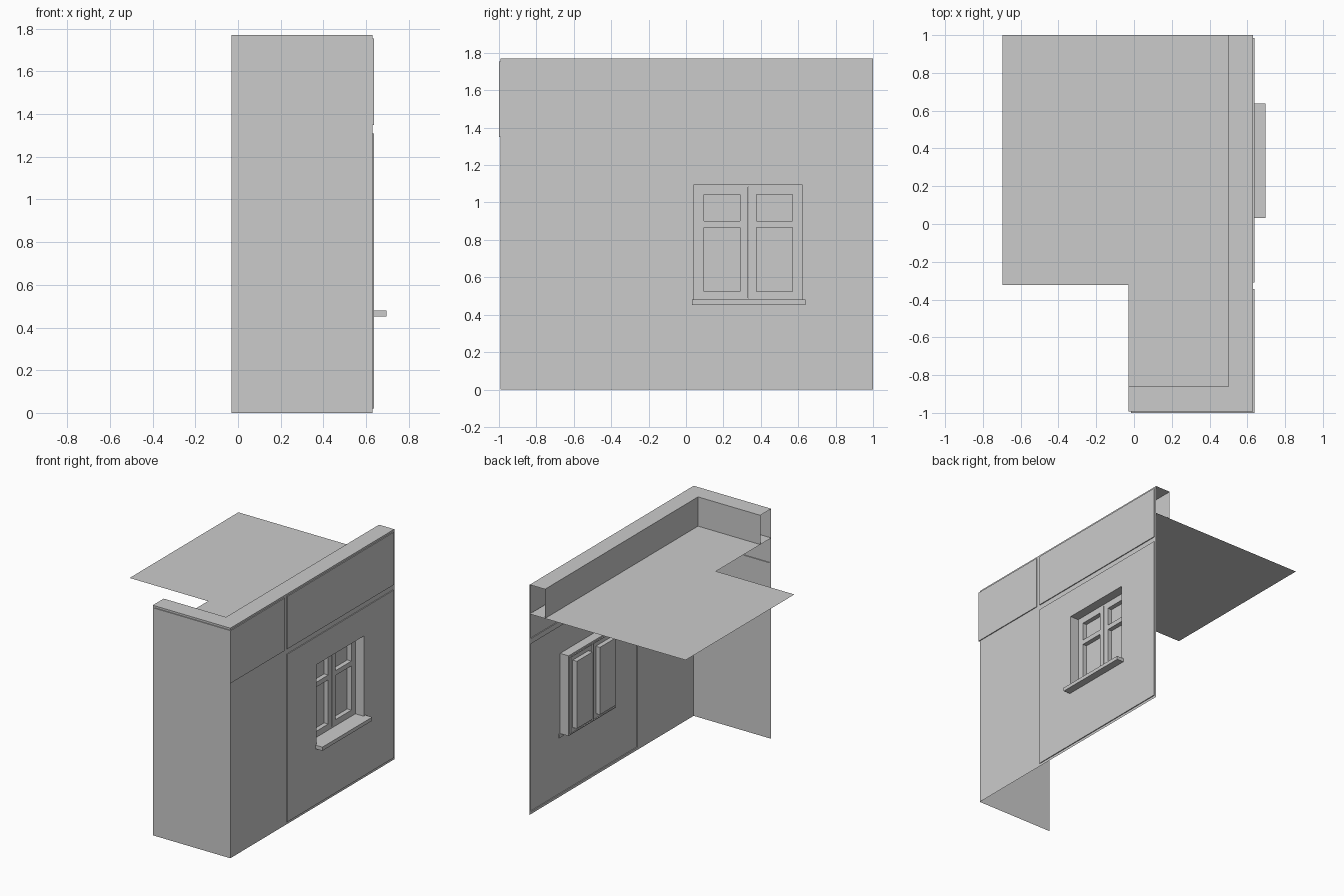
import bpy, bmesh

if "Cube" in bpy.data.objects:
    bpy.data.objects.remove(bpy.data.objects["Cube"])

XW, YF, Z_TOP, Z_ROOF = 0.63, -0.993, 1.77, 1.545   # side wall, front wall, heights
D = 0.007                                           # raised panel depth
X_END = -0.03                                       # free end of the front wall


def finish(bm, name):
    me = bpy.data.meshes.new(name)
    bm.to_mesh(me)
    bm.free()
    ob = bpy.data.objects.new(name, me)
    bpy.context.collection.objects.link(ob)
    return ob


def quad(bm, pts):
    return bm.faces.new([bm.verts.new(p) for p in pts])


def rect(y0, y1, z0, z1, x):
    return [(x, y0, z0), (x, y1, z0), (x, y1, z1), (x, y0, z1)]


def loft(bm, rects, cap=False):
    """Skin a chain of rectangles, optionally closing the last one."""
    rings = [[bm.verts.new(p) for p in rect(*r)] for r in rects]
    for a, b in zip(rings, rings[1:]):
        for i in range(4):
            j = (i + 1) % 4
            bm.faces.new((a[i], a[j], b[j], b[i]))
    if cap:
        bm.faces.new(rings[-1])


def box(name, x, y, z):
    bm = bmesh.new()
    bmesh.ops.create_cube(bm, size=1)
    for v in bm.verts:
        v.co = [r[0] if c < 0 else r[1] for c, r in zip(v.co, (x, y, z))]
    return finish(bm, name)


# Window opening
WY0, WY1, WZ0, WZ1 = 0.043, 0.62, 0.478, 1.095

# Walls: a grid of cells on two faces, with raised panels and the window hole
ys = [YF, -0.345, -0.31, WY0, WY1, 0.985, 1.0]
xs = [X_END, -0.015, XW]
zs = [0, 0.02, WZ0, WZ1, 1.31, 1.35, 1.755, Z_TOP]
bm = bmesh.new()
panels = {"corner": [], "upper": [], "lower": []}
for z0, z1 in zip(zs, zs[1:]):
    zc = (z0 + z1) / 2
    high = 1.35 < zc < 1.755
    for y0, y1 in zip(ys, ys[1:]):
        yc = (y0 + y1) / 2
        if WY0 < yc < WY1 and WZ0 < zc < WZ1:
            continue
        f = quad(bm, rect(y0, y1, z0, z1, XW))
        if high and yc < -0.345:
            panels["corner"].append(f)
        elif -0.31 < yc < 0.985:
            if high:
                panels["upper"].append(f)
            elif 0.02 < zc < 1.31:
                panels["lower"].append(f)
    for x0, x1 in zip(xs, xs[1:]):
        f = quad(bm, [(x0, YF, z0), (x1, YF, z0), (x1, YF, z1), (x0, YF, z1)])
        if high and x0 > X_END:
            panels["corner"].append(f)
bmesh.ops.remove_doubles(bm, verts=bm.verts[:], dist=1e-5)
for faces in panels.values():
    geom = bmesh.ops.extrude_face_region(bm, geom=faces)["geom"]
    for v in geom:
        if isinstance(v, bmesh.types.BMVert):
            on_side, on_front = v.co.x > XW - 1e-4, v.co.y < YF + 1e-4
            v.co.x += D if on_side else 0
            v.co.y -= D if on_front else 0
    for f in faces:
        if f.is_valid:
            bm.faces.remove(f)
bmesh.ops.dissolve_limit(bm, angle_limit=0.01, verts=bm.verts[:], edges=bm.edges[:])
finish(bm, "walls")

# Parapet: top cap and the two inner faces
bm = bmesh.new()
PX, PY = 0.5, -0.86
quad(bm, [(X_END, YF, Z_TOP), (XW, YF, Z_TOP), (PX, PY, Z_TOP), (X_END, PY, Z_TOP)])
quad(bm, [(XW, YF, Z_TOP), (XW, 1, Z_TOP), (PX, 1, Z_TOP), (PX, PY, Z_TOP)])
quad(bm, [(PX, PY, Z_ROOF), (X_END, PY, Z_ROOF), (X_END, PY, Z_TOP), (PX, PY, Z_TOP)])
quad(bm, [(PX, 1, Z_ROOF), (PX, PY, Z_ROOF), (PX, PY, Z_TOP), (PX, 1, Z_TOP)])
bmesh.ops.remove_doubles(bm, verts=bm.verts[:], dist=1e-5)
finish(bm, "parapet")

# Flat L-shaped roof
bm = bmesh.new()
quad(bm, [(x, y, Z_ROOF) for x, y in ((X_END, YF), (XW, YF), (XW, 1), (-0.697, 1),
                                      (-0.697, -0.322), (X_END, -0.322))])
finish(bm, "roof")

# Window reveal and outer frame
XB = 0.565
bm = bmesh.new()
loft(bm, [(WY0, WY1, WZ0, WZ1, XW + D), (WY0, WY1, WZ0, WZ1, XB),
          (0.057, 0.607, 0.49, 1.082, XB), (0.057, 0.607, 0.49, 1.082, XB - 0.01)])
finish(bm, "window_frame")

# Two sashes with recessed glass and a crossbar
for side, (s0, s1, p0, p1) in {"left": (0.057, 0.331, 0.095, 0.29),
                               "right": (0.335, 0.607, 0.378, 0.57)}.items():
    bm = bmesh.new()
    loft(bm, [(s0, s1, 0.49, 1.082, XB - 0.01), (s0, s1, 0.49, 1.082, XB),
              (p0, p1, 0.525, 1.043, XB), (p0, p1, 0.525, 1.043, XB - 0.035)], cap=True)
    finish(bm, side + "_sash")
    box(side + "_crossbar", (XB - 0.035, XB), (p0, p1), (0.865, 0.902))

# Window sill
box("window_sill", (XW, 0.695), (0.033, 0.638), (0.452, 0.48))
